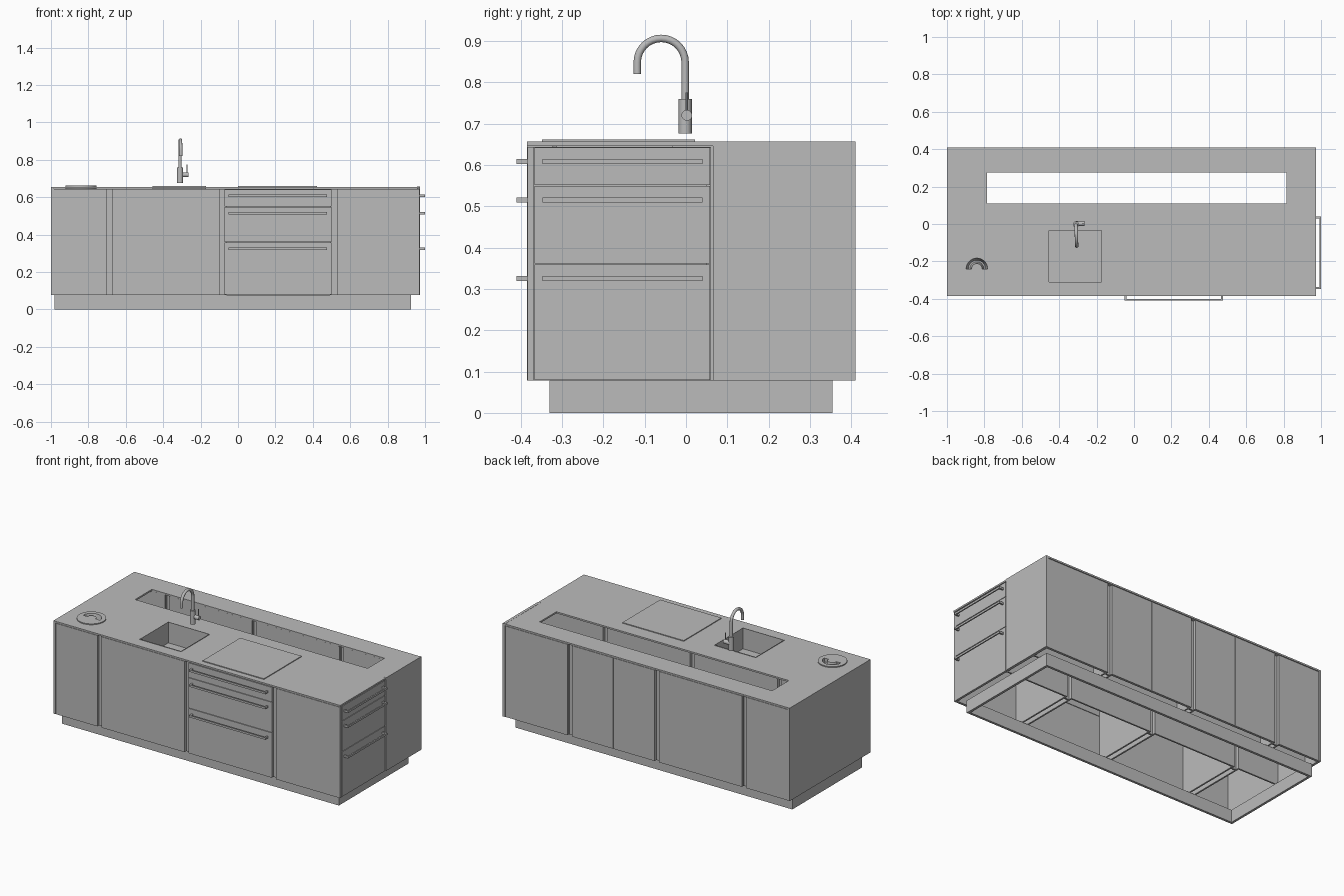
import bpy, bmesh, math
from mathutils import Vector

if "Cube" in bpy.data.objects:
    bpy.data.objects.remove(bpy.data.objects["Cube"])

grey = bpy.data.materials.new("light_grey")
grey.use_nodes = True
colour = (0.5, 0.5, 0.5, 1)
grey.diffuse_color = colour
grey.node_tree.nodes["Principled BSDF"].inputs["Base Color"].default_value = colour


def finish(name, bm, smooth=False):
    bmesh.ops.recalc_face_normals(bm, faces=bm.faces)
    mesh = bpy.data.meshes.new(name)
    bm.to_mesh(mesh)
    bm.free()
    obj = bpy.data.objects.new(name, mesh)
    bpy.context.collection.objects.link(obj)
    mesh.materials.append(grey)
    if smooth:
        bpy.ops.object.select_all(action='DESELECT')
        obj.select_set(True)
        bpy.context.view_layer.objects.active = obj
        bpy.ops.object.shade_smooth_by_angle(angle=math.radians(35))
    return obj


def box_mesh(x, y, z):
    bm = bmesh.new()
    bmesh.ops.create_cube(bm, size=1)
    for v in bm.verts:
        v.co = [r[0] + (c + 0.5) * (r[1] - r[0]) for c, r in zip(v.co, (x, y, z))]
    bm.normal_update()
    return bm


def box(name, x, y, z):
    return finish(name, box_mesh(x, y, z))


def tube(name, points, radius, sides=20):
    """Sweep a circle along a path that lies in a plane."""
    bm = bmesh.new()
    pts = [Vector(p) for p in points]
    rings = []
    for i, p in enumerate(pts):
        t = (pts[min(i + 1, len(pts) - 1)] - pts[max(i - 1, 0)]).normalized()
        a = Vector((0, 1, 0)) if abs(t.x) > 0.9 else Vector((1, 0, 0))
        b = t.cross(a)
        rings.append([bm.verts.new(p + radius * (a * math.cos(k) + b * math.sin(k)))
                      for k in (math.tau * j / sides for j in range(sides))])
    for r, s in zip(rings, rings[1:]):
        for j in range(sides):
            bm.faces.new((r[j], r[j - 1], s[j - 1], s[j]))
    bm.faces.new(rings[0])
    bm.faces.new(rings[-1])
    return finish(name, bm, True)


def cut(obj, *cutters):
    for c in cutters:
        mod = obj.modifiers.new("cut", 'BOOLEAN')
        mod.operation, mod.solver, mod.object = 'DIFFERENCE', 'EXACT', c
        c.hide_render = True
        c.hide_set(True)


LEFT, RIGHT, FRONT, BACK = -1.0, 0.972, -0.385, 0.41
LOW, TOP = 0.078, 0.643
T = 0.015
FULL = (LOW, TOP)
GAPS = (-0.685, -0.085, 0.515)
GAP = 0.014
SLOT_X, SLOT_Y = (-0.785, 0.815), (0.11, 0.275)

# Worktop with slot, sink and socket openings
SINK_X, SINK_Y = (-0.455, -0.175), (-0.31, -0.035)
SOCKET = (-0.84, -0.24)
worktop = box("worktop", (LEFT, RIGHT), (FRONT, BACK), (0.646, 0.656))
cut(worktop,
    box("slot_cutter", SLOT_X, SLOT_Y, (0.6, 0.7)),
    box("sink_cutter", SINK_X, SINK_Y, (0.6, 0.7)),
    tube("socket_cutter", [(*SOCKET, 0.6), (*SOCKET, 0.7)], 0.075, 40))

# Open plinth frame
PX, PY, PZ = (-0.98, 0.925), (-0.33, 0.355), (0, 0.078)
for side, y in (("front", PY[0]), ("back", PY[1] - T)):
    box(f"plinth_{side}", PX, (y, y + T), PZ)
for side, x in (("right", PX[0]), ("left", PX[1] - T)):
    box(f"plinth_{side}", (x, x + T), (PY[0] + T, PY[1] - T), PZ)

# Bays between the recessed gaps
edges = [LEFT + 0.016] + [g + s * GAP for g in GAPS for s in (-1, 1)] + [RIGHT - T]
bays = list(zip(edges[::2], edges[1::2]))
rows = {"front": (FRONT, 0.06), "back": (0.28, BACK)}

# Partitions and recessed gap strips
for row, (y0, y1) in rows.items():
    for g in GAPS:
        for s in (-1, 1):
            a, b = sorted((g + s * GAP, g + s * (GAP + 0.01)))
            box(f"{row}_partition", (a, b), (y0 + T, y1 - 0.01), FULL)
        for y in (y0 + 0.02, y1 - 0.03):
            box(f"{row}_gap_strip", (g - GAP, g + GAP), (y, y + 0.01), FULL)

# Inner panels facing the slot
for a, b in bays:
    box("front_cabinet_back", (a, b), (0.05, 0.06), FULL)
    box("back_cabinet_back", (a, b), (0.28, 0.29), FULL)


def doors(name, bay, y, count):
    a, b = bay
    w = (b - a) / count
    for i in range(count):
        box(name, (a + i * w + 0.001, a + (i + 1) * w - 0.001), (y, y + T), FULL)


# Doors on both long sides; the third front bay holds drawers
corner_bay = (bays[3][0], RIGHT)
for bay, count in ((bays[0], 1), (bays[1], 2), (corner_bay, 1)):
    doors("front_door", bay, FRONT + 0.002, count)
for bay, count in ((bays[0], 1), (bays[1], 2), (bays[2], 2), (corner_bay, 1)):
    doors("back_door", bay, BACK - T - 0.002, count)

# End panels
box("right_end_panel", (LEFT, LEFT + T), (FRONT, BACK), (LOW, 0.646))
box("left_end_panel", (RIGHT - T, RIGHT + 0.002), (0.065, BACK), (LOW, 0.657))

# Drawers with bar handles on the front and the left end
levels = (LOW, 0.36, 0.55, TOP)
for z0, z1, hz in zip(levels, levels[1:], (0.325, 0.515, 0.608)):
    z = (z0 + 0.0015, z1 - 0.0015)
    h = (hz - 0.006, hz + 0.006)
    box("front_drawer", bays[2], (FRONT + 0.002, FRONT + 0.017), z)
    box("front_handle", (-0.05, 0.475), (-0.41, -0.402), h)
    for x in (-0.05, 0.465):
        box("front_handle_post", (x, x + 0.01), (-0.402, FRONT + 0.004), h)
    box("side_drawer", (RIGHT - T, RIGHT - 0.001), (FRONT + 0.018, 0.058), z)
    box("side_handle", (0.992, 1.0), (-0.347, 0.04), h)
    for y in (-0.347, 0.03):
        box("side_handle_post", (RIGHT - 0.004, 0.992), (y, y + 0.01), h)

# Hob plate
box("hob", (0.0, 0.422), (-0.348, 0.022), (0.656, 0.661))

# Sink basin, an open box
bm = box_mesh(SINK_X, SINK_Y, (0.53, 0.659))
bmesh.ops.delete(bm, geom=[f for f in bm.faces if f.normal.z > 0.9], context='FACES')
basin = finish("sink_basin", bm)
solid = basin.modifiers.new("thickness", 'SOLIDIFY')
solid.thickness, solid.offset = 0.004, 1

# Round socket lid with a half-ring finger groove
lid = tube("socket_lid", [(*SOCKET, 0.58), (*SOCKET, 0.662)], 0.083, 40)
bm = bmesh.new()
loops = []
for k in range(17):
    a = math.pi * k / 16
    loops.append([bm.verts.new((SOCKET[0] + r * math.cos(a), SOCKET[1] + r * math.sin(a), z))
                  for r, z in ((0.028, 0.664), (0.058, 0.664), (0.046, 0.61), (0.038, 0.61))])
for p, q in zip(loops, loops[1:]):
    for j in range(4):
        bm.faces.new((p[j - 1], p[j], q[j], q[j - 1]))
bm.faces.new(loops[0])
bm.faces.new(loops[-1])
cut(lid, finish("groove_cutter", bm))

# Tap: body, swan-neck spout and side lever
TX = -0.31
tube("tap_body", [(TX, -0.002, 0.676), (TX, -0.002, 0.76)], 0.016)
arc = [(TX + 0.004 * k / 16, -0.06 + 0.058 * math.cos(math.pi * k / 16),
        0.848 + 0.058 * math.sin(math.pi * k / 16)) for k in range(17)]
tube("tap_spout", [(TX, -0.002, 0.75)] + arc + [(TX + 0.004, -0.118, 0.82)], 0.009)
tube("tap_knob", [(TX, 0.002, 0.72), (TX + 0.045, 0.002, 0.72)], 0.013)
tube("tap_lever", [(TX + 0.038, 0.002, 0.72), (TX + 0.038, 0.002, 0.775)], 0.003, 10)
